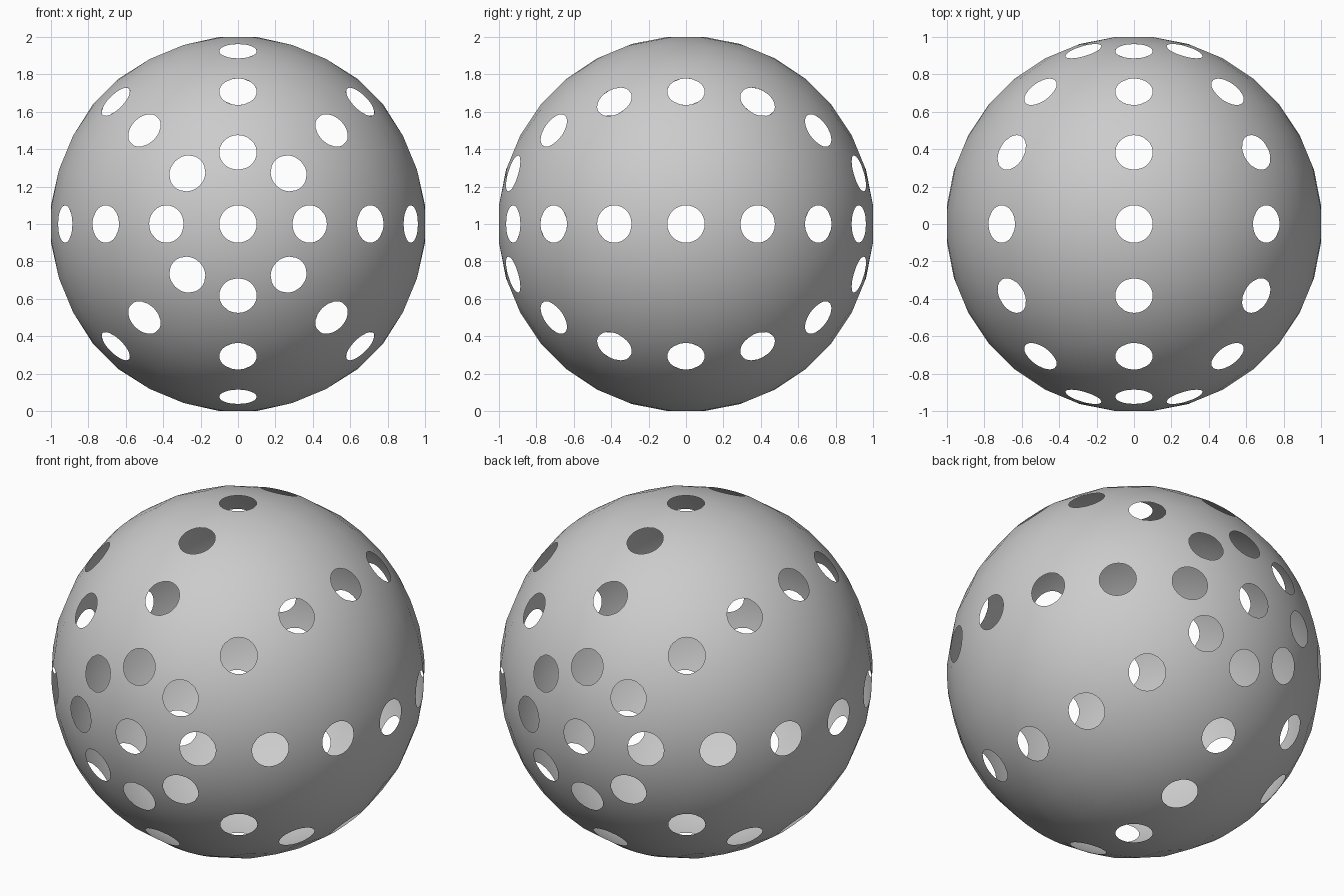
import bpy, bmesh
from math import sin, cos, pi, radians, sqrt
from mathutils import Vector

if "Cube" in bpy.data.objects:
    bpy.data.objects.remove(bpy.data.objects["Cube"])

HOLE = 0.1                      # hole radius; rims lie one unit from the centre
R = sqrt(1 + HOLE ** 2)         # ball radius
STEP = radians(11.25)


def direction(theta, phi):
    """Unit vector: theta measured from the front (-y), phi around the y axis."""
    return Vector((sin(theta) * cos(phi), -cos(theta), sin(theta) * sin(phi)))


# Hole centres: one at the front, one at the back, seven rings of eight between
holes = [direction(0, 0), direction(pi, 0)]
holes += [direction(radians(22.5 * i), radians(45 * j))
          for i in range(1, 8) for j in range(8)]

bm = bmesh.new()

# Hole rims, each with a temporary centre point
centres = []
for h in holes:
    u = h.orthogonal().normalized()
    v = h.cross(u)
    for k in range(32):
        a = 2 * pi * k / 32
        bm.verts.new(h + HOLE * (cos(a) * u + sin(a) * v))
    centres.append(bm.verts.new(h * R))

# Surface points of the ball between the holes
limit = cos(radians(7.5))
for i in range(16):
    for j in range(32):
        d = direction(STEP * (i + 0.5), STEP * (j + 0.5))
        if max(d.dot(h) for h in holes) < limit:
            bm.verts.new(d * R)

# Skin the points, then open the holes
bmesh.ops.convex_hull(bm, input=bm.verts[:])
bmesh.ops.delete(bm, geom=centres, context='VERTS')
bmesh.ops.recalc_face_normals(bm, faces=bm.faces[:])
if sum(f.normal.dot(f.calc_center_median()) for f in bm.faces) < 0:
    bmesh.ops.reverse_faces(bm, faces=bm.faces[:])
for f in bm.faces:
    f.smooth = True

mesh = bpy.data.meshes.new("perforated_ball")
bm.to_mesh(mesh)
bm.free()

# Round shading, unaffected by the hole edges
mesh.normals_split_custom_set_from_vertices([v.co.normalized() for v in mesh.vertices])

ball = bpy.data.objects.new("perforated_ball", mesh)
ball.location.z = 1
bpy.context.collection.objects.link(ball)
